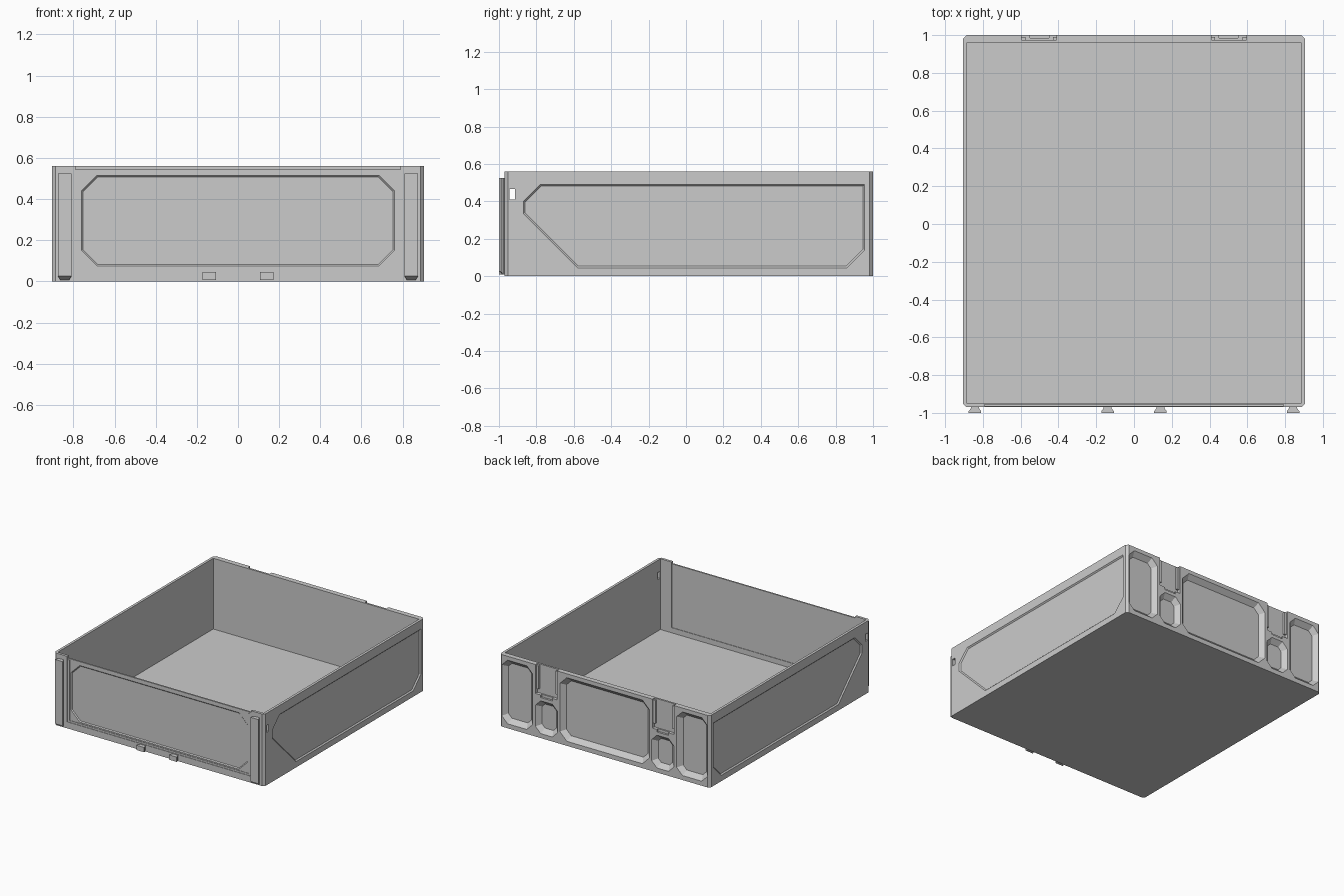
import bpy, bmesh
from mathutils import Vector

if "Cube" in bpy.data.objects:
    bpy.data.objects.remove(bpy.data.objects["Cube"])


def prism(name, loop_a, loop_b):
    """Closed solid between two matching loops of 3D points."""
    bm = bmesh.new()
    a = [bm.verts.new(p) for p in loop_a]
    b = [bm.verts.new(p) for p in loop_b]
    bm.faces.new(a)
    bm.faces.new(b)
    n = len(a)
    for i in range(n):
        j = (i + 1) % n
        bm.faces.new((a[i], a[j], b[j], b[i]))
    bmesh.ops.recalc_face_normals(bm, faces=bm.faces)
    me = bpy.data.meshes.new(name)
    bm.to_mesh(me)
    bm.free()
    ob = bpy.data.objects.new(name, me)
    bpy.context.collection.objects.link(ob)
    return ob


def box(name, x0, x1, y0, y1, z0, z1):
    pts = [(x0, y0), (x1, y0), (x1, y1), (x0, y1)]
    return prism(name, [(x, y, z0) for x, y in pts], [(x, y, z1) for x, y in pts])


def octagon(u0, u1, v0, v1, c):
    return [(u0 + c, v0), (u1 - c, v0), (u1, v0 + c), (u1, v1 - c),
            (u1 - c, v1), (u0 + c, v1), (u0, v1 - c), (u0, v0 + c)]


def inset(poly, d):
    """Move every edge of a counter-clockwise outline inward by d."""
    n, out = len(poly), []
    for i in range(n):
        p, q, r = (Vector(poly[k % n]) for k in (i - 1, i, i + 1))
        e, f = (q - p).normalized(), (r - q).normalized()
        n1, n2 = Vector((-e.y, e.x)), Vector((-f.y, f.x))
        out.append(q + (n1 + n2) * d / (1 + n1.dot(n2)))
    return out


def cut(target, cutter):
    mod = target.modifiers.new("cut", "BOOLEAN")
    mod.operation, mod.solver, mod.object = "DIFFERENCE", "EXACT", cutter
    bpy.context.view_layer.objects.active = target
    bpy.ops.object.modifier_apply(modifier=mod.name)
    bpy.data.objects.remove(cutter)


def pocket(target, poly, depth, place):
    """Recess with 45 degree walls; place maps (u, v, depth) to 3D."""
    outer, inner = inset(poly, -0.004), inset(poly, depth)
    cut(target, prism("pocket_cutter", [place(u, v, -0.004) for u, v in outer],
                      [place(u, v, depth) for u, v in inner]))


# Open tray with chamfered vertical corners
body_outline = octagon(-0.905, 0.905, -0.97, 1.0, 0.018)
tray = prism("tray_body", [(x, y, 0) for x, y in body_outline],
             [(x, y, 0.56) for x, y in body_outline])
cut(tray, box("cavity_cutter", -0.885, 0.885, -0.95, 0.96, 0.01, 0.7))

# Side recesses and the small slot through both side walls
side = [(-0.58, 0.045), (0.86, 0.045), (0.955, 0.14), (0.955, 0.49),
        (-0.78, 0.49), (-0.87, 0.40), (-0.87, 0.335)]
for s in (-1, 1):
    pocket(tray, side, 0.009, lambda u, v, d, s=s: (s * (0.905 - d), u, v))
cut(tray, box("slot_cutter", -1, 1, -0.943, -0.915, 0.41, 0.465))

# Back pockets: wide centre, tall outer, low small ones
back = lambda u, v, d: (u, 1.0 - d, v)
pocket(tray, octagon(-0.385, 0.385, 0.035, 0.53, 0.06), 0.034, back)
for s in (-1, 1):
    for x0, x1, z1, c in ((0.62, 0.885, 0.53, 0.05), (0.405, 0.595, 0.29, 0.045)):
        a, b = sorted((s * x0, s * x1))
        pocket(tray, octagon(a, b, 0.035, z1, c), 0.034, back)
    # Catch recess open at the top edge, with a shallow tongue below it
    a, b = sorted((s * 0.41, s * 0.595))
    cut(tray, box("catch_cutter", a, b, 0.975, 1.05, 0.335, 0.6))
    a, b = sorted((s * 0.45, s * 0.55))
    cut(tray, box("tongue_cutter", a, b, 0.985, 1.05, 0.315, 0.345))
    # Narrow guide strips inside the catch recess
    for n, x in enumerate((0.42, 0.585)):
        box(f"catch_guide_{'left' if s < 0 else 'right'}_{n + 1}",
            s * x - 0.010, s * x + 0.010, 0.974, 0.99, 0.37, 0.55)

# Front opening and the thin panel that slides into it
cut(tray, box("opening_cutter", -0.79, 0.79, -1.05, -0.90, 0.05, 0.7))
panel = box("front_panel", -0.79, 0.79, -0.966, -0.954, 0.05, 0.545)
pocket(panel, octagon(-0.76, 0.76, 0.075, 0.515, 0.075), 0.007,
       lambda u, v, d: (u, -0.966 + d, v))
# Thin rim inside the seam, leaving a fine groove to the tray frame
box("panel_rim_bottom", -0.78, 0.78, -0.97, -0.964, 0.058, 0.066)
for s, side_name in ((-1, "left"), (1, "right")):
    box(f"panel_rim_{side_name}", s * 0.776 - 0.005, s * 0.776 + 0.005,
        -0.97, -0.964, 0.058, 0.535)


# Dovetail connectors on the front: tall rails and low clips
def dovetail(name, x, z0, z1, foot):
    prof = [(-0.022, -0.968), (-0.022, -0.977), (-0.033, -0.99), (-0.033, -1.0),
            (0.033, -1.0), (0.033, -0.99), (0.022, -0.977), (0.022, -0.968)]
    low = [(x + u, y, z0 + (foot if y < -0.98 else 0)) for u, y in prof]
    return prism(name, low, [(x + u, y, z1) for u, y in prof])


for s, side_name in ((-1, "left"), (1, "right")):
    dovetail(f"front_rail_{side_name}", s * 0.842, 0.008, 0.525, 0.018)
    dovetail(f"front_clip_{side_name}", s * 0.14, 0.008, 0.045, 0.0)
